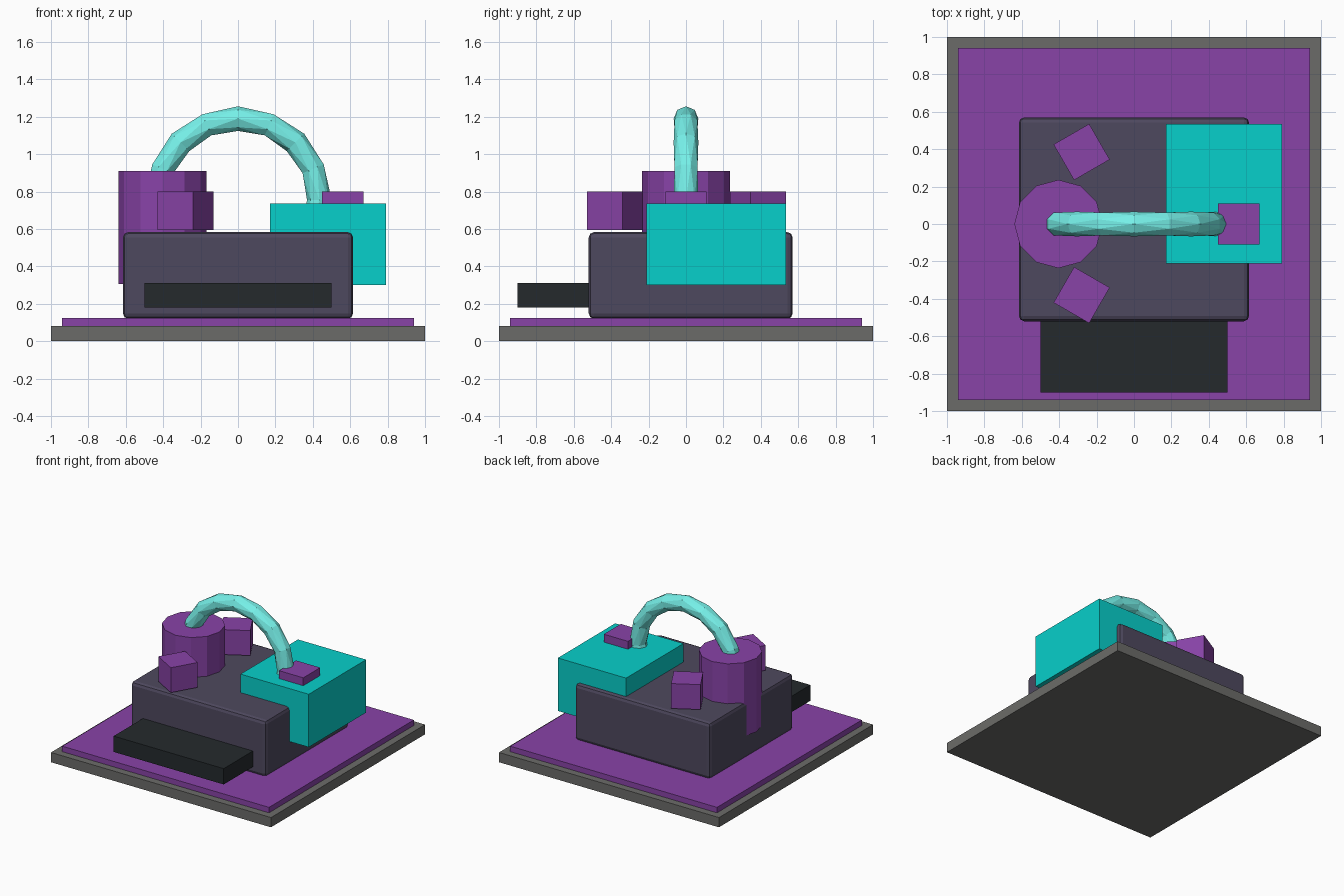
import bpy, bmesh
from math import sin, cos, pi, radians

if "Cube" in bpy.data.objects:
    bpy.data.objects.remove(bpy.data.objects["Cube"])


def material(name, rgb):
    # sRGB values to linear display colour
    m = bpy.data.materials.new(name)
    m.diffuse_color = tuple(c ** 2.2 for c in rgb) + (1,)
    m.use_nodes = True
    m.node_tree.nodes["Principled BSDF"].inputs["Base Color"].default_value = m.diffuse_color
    return m


GREY = material("dark_grey", (0.42, 0.42, 0.41))
PURPLE = material("purple", (0.53, 0.27, 0.65))
SLATE = material("slate", (0.31, 0.29, 0.37))
BLACK = material("charcoal", (0.16, 0.18, 0.19))
CYAN = material("cyan", (0.06, 0.81, 0.79))
AQUA = material("light_aqua", (0.46, 0.94, 0.91))


def finish(bm, name, mat):
    bmesh.ops.recalc_face_normals(bm, faces=bm.faces)
    me = bpy.data.meshes.new(name)
    bm.to_mesh(me)
    bm.free()
    me.materials.append(mat)
    ob = bpy.data.objects.new(name, me)
    bpy.context.collection.objects.link(ob)
    return ob


def box(name, x, y, z, mat, turn=0):
    bm = bmesh.new()
    bmesh.ops.create_cube(bm, size=1)
    ob = finish(bm, name, mat)
    for v in ob.data.vertices:
        v.co = [c * (r[1] - r[0]) for c, r in zip(v.co, (x, y, z))]
    ob.location = [sum(r) / 2 for r in (x, y, z)]
    ob.rotation_euler.z = radians(turn)
    return ob


# Stepped base
box("base_plate", (-1, 1), (-1, 1), (0, 0.08), GREY)
box("base_mat", (-0.94, 0.94), (-0.94, 0.94), (0.08, 0.125), PURPLE)

# Main body with softened edges
body = box("body", (-0.615, 0.615), (-0.52, 0.57), (0.12, 0.583), SLATE)
bev = body.modifiers.new("soft_edges", 'BEVEL')
bev.width = 0.028
bev.segments = 2

# Front step and side box
box("front_step", (-0.5, 0.5), (-0.9, -0.5), (0.18, 0.31), BLACK)
box("side_box", (0.17, 0.79), (-0.21, 0.535), (0.30, 0.735), CYAN)

# Three small blocks around the top
s = 0.11
for i, (cx, cy, turn) in enumerate([(0.56, 0, 0), (-0.28, 0.385, 30), (-0.28, -0.38, -30)]):
    box(f"top_block_{i + 1}", (cx - s, cx + s), (cy - s, cy + s), (0.595, 0.80), PURPLE, turn)

# Upright drum
bm = bmesh.new()
bmesh.ops.create_cone(bm, cap_ends=True, segments=12, radius1=0.236, radius2=0.236, depth=0.605)
drum = finish(bm, "drum", PURPLE)
drum.location = (-0.404, 0, 0.608)

# Faceted arched pipe: alternate rings are turned half a side
SIDES, R, r = 8, 0.435, 0.066
bm = bmesh.new()
rings = []
for k in range(-1, 10):
    a = k * pi / 8
    ring = []
    for j in range(SIDES):
        t = 2 * pi * (j + (k % 2) / 2) / SIDES
        d = R + r * cos(t)
        ring.append(bm.verts.new((d * cos(a), r * sin(t), 0.755 + d * sin(a))))
    rings.append(ring)
for n, (p, q) in enumerate(zip(rings, rings[1:])):
    if n % 2 == 0:      # keep the half-turned ring second
        p, q = q, p
    for j in range(SIDES):
        i = (j + 1) % SIDES
        bm.faces.new((p[j], p[i], q[j]))
        bm.faces.new((p[i], q[i], q[j]))
bm.faces.new(rings[0])
bm.faces.new(rings[-1])
finish(bm, "arched_pipe", AQUA)
